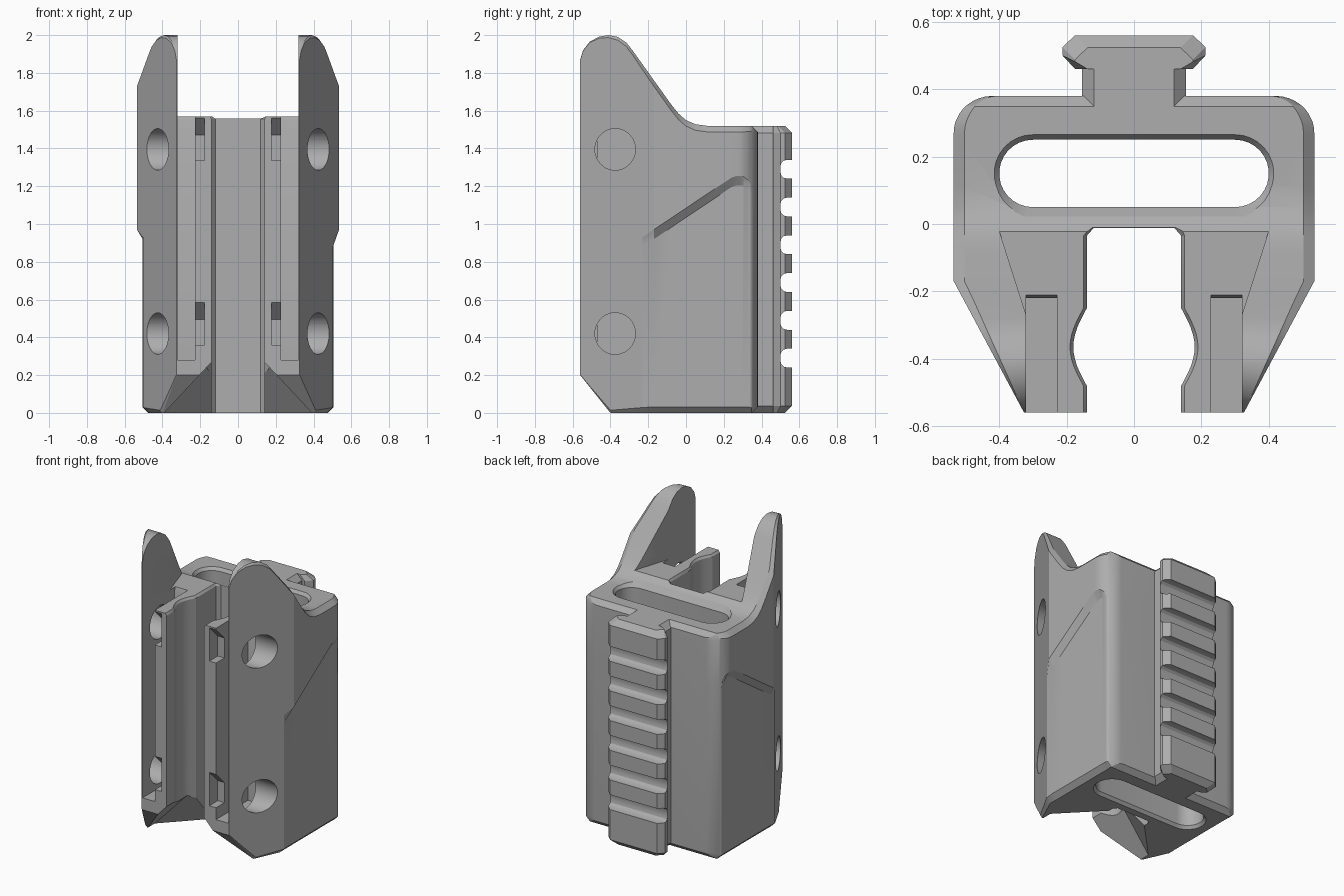
import bpy, bmesh, math

cube = bpy.data.objects.get("Cube")
if cube:
    bpy.data.objects.remove(cube, do_unlink=True)

grey = bpy.data.materials.new("neutral_grey")
grey.use_nodes = True
COLOUR = (0.42, 0.42, 0.42, 1)
grey.diffuse_color = COLOUR
grey.node_tree.nodes["Principled BSDF"].inputs["Base Color"].default_value = COLOUR


def finish(name, bm):
    bmesh.ops.recalc_face_normals(bm, faces=bm.faces)
    mesh = bpy.data.meshes.new(name)
    bm.to_mesh(mesh)
    bm.free()
    obj = bpy.data.objects.new(name, mesh)
    bpy.context.collection.objects.link(obj)
    mesh.materials.append(grey)
    return obj


def loft(name, rings):
    """Skin a list of equally sized 3D rings and cap both ends."""
    bm = bmesh.new()
    loops = [[bm.verts.new(p) for p in ring] for ring in rings]
    n = len(loops[0])
    for a, b in zip(loops, loops[1:]):
        for i in range(n):
            j = (i + 1) % n
            bm.faces.new((a[i], a[j], b[j], b[i]))
    bm.faces.new(loops[0])
    bm.faces.new(loops[-1])
    return finish(name, bm)


def prism_z(name, pts, z0, z1):
    return loft(name, [[(x, y, z) for x, y in pts] for z in (z0, z1)])


def prism_x(name, pts, x0, x1):
    return loft(name, [[(x, y, z) for y, z in pts] for x in (x0, x1)])


def mirrored(half):
    return half + [(-x, y) for x, y in reversed(half)]


def cut(obj, cutter):
    mod = obj.modifiers.new(cutter.name, "BOOLEAN")
    mod.operation = "DIFFERENCE"
    mod.solver = "EXACT"
    mod.object = cutter
    bpy.context.view_layer.objects.active = obj
    bpy.ops.object.modifier_apply(modifier=mod.name)
    bpy.data.objects.remove(cutter, do_unlink=True)


def lerp(table, v):
    for (a, fa), (b, fb) in zip(table, table[1:]):
        if v <= b:
            return fa + (fb - fa) * max(0, (v - a) / (b - a))
    return table[-1][1]


# Outline rules along the depth of the body
FRONT, BACK, TOP, CH = -0.56, 0.38, 1.52, 0.032
top_curve = [(-.56, 1.87), (-.545, 1.92), (-.51, 1.965), (-.46, 1.992), (-.41, 2.0),
             (-.36, 1.99), (-.315, 1.96), (-.28, 1.915), (-.08, 1.635), (-.04, 1.585),
             (.0, 1.55), (.05, 1.528), (.11, TOP), (BACK, TOP)]
step_curve = [(-.23, .88), (.24, 1.195), (.27, 1.205), (.30, 1.205), (.33, 1.18), (BACK, 1.1)]


def width(y):
    if y > 0.27:
        return 0.42 + 0.115 * math.sqrt(max(0, 1 - ((y - 0.27) / 0.11) ** 2))
    return lerp([(FRONT, .326), (-.17, .535), (BACK, .535)], y)


def section(y):
    w = width(y)
    low = min(w, 0.505)
    c = CH * min(1, max(.1, (w - .325) / .2))
    bottom = lerp([(FRONT, .2), (-.4, 0), (BACK, 0)], y)
    top = lerp(top_curve, y)
    inset = max(0, y - (BACK - CH))
    bottom, top = bottom + inset, top - inset
    s = lerp(step_curve, y)
    half = [(low - c, bottom), (low, bottom + c), (low, s), (w, s + .05),
            (w, top - c), (w - c, top)]
    return [(x, y, z) for x, z in mirrored(half)]


ys = {p[0] for p in top_curve + step_curve}
ys |= {-.4, -.17, BACK - CH}
ys |= {0.27 + 0.11 * math.sin(math.radians(a)) for a in range(0, 91, 10)}
ys = sorted({round(y, 4) for y in ys})
body = loft("grip_body", [section(y) for y in ys])

# Open space between the two tall side wings
cut(body, prism_z("wing_gap", mirrored([(.32, -.7), (.32, -.27), (.4, -.02)]), 1.57, 2.2))


# Central channel with a bulged throat and a flared rim
def channel(g):
    half = [(.14 + g, -.7), (.14 + g, -.48)]
    for i in range(1, 12):
        half.append((.14 + g + .04 * math.sin(math.pi * i / 12), -.48 + .23 * i / 12))
    return mirrored(half + [(.14 + g, -.25), (.14 + g, -.035), (.12 + g, -.012 + g)])


cut(body, loft("centre_channel", [[(x, y, z) for x, y in channel(g)]
                                  for z, g in ((-.1, 0), (1.555, 0), (1.6, .03))]))


# Rounded strap slot running the full height
def stadium(r):
    pts = []
    for side, start in ((1, -90), (-1, 90)):
        for a in range(0, 181, 12):
            t = math.radians(start + a)
            pts.append((side * .3 + r * math.cos(t), .15 + r * math.sin(t)))
    return pts


cut(body, loft("strap_slot", [[(x, y, z) for x, y in stadium(r)]
                              for z, r in ((-.02, .13), (.02, .1), (1.5, .1), (1.54, .13))]))

# Flared mouth at the foot of the channel
mouth = bmesh.new()
for sx in (1, -1):
    for p in ((.13, -.7, .28), (.13, -.3, .28), (.4, -.7, -.01), (.4, -.33, -.01), (.13, -.05, -.01)):
        mouth.verts.new((sx * p[0], p[1], p[2]))
bmesh.ops.convex_hull(mouth, input=mouth.verts)
cut(body, finish("mouth", mouth))

for sx in (1, -1):
    # Deep side channel beside each jaw
    pocket = [(-.7, .28), (-.22, .28), (-.22, 1.54), (-.2, 1.6), (-.7, 1.6)]
    cut(body, prism_x("side_channel", pocket, sx * .228, sx * .32))
    for z in (1.395, .42):
        # Cross-bolt hole through the wing
        hole = [(-.375 + .107 * math.cos(math.tau * i / 40),
                 z + .11 * math.sin(math.tau * i / 40)) for i in range(40)]
        cut(body, prism_x("bolt_hole", hole, sx * .25, sx * .7))
        # Notch in the jaw with a sloped roof
        notch = [(-.7, z - .06), (-.47, z - .06), (-.47, z + .075), (-.56, z + .165), (-.7, z + .165)]
        cut(body, prism_x("jaw_notch", notch, sx * .178, sx * .25))


# Accessory rail on the back
def rail_profile(c):
    return mirrored([(.155 - c, .335), (.155 - c, .46), (.175 - c, .46),
                     (.212 - c, .5 - c / 2), (.212 - c, .525 - c), (.175 - c, .56 - c)])


rail = loft("back_rail", [[(x, y, z) for x, y in rail_profile(c)]
                          for z, c in ((0, .037), (.037, 0), (TOP - .037, 0), (TOP, .037))])
for i in range(6):
    z = .29 + .19 * i + .01 * i
    groove = [(.7, z - .05), (.7, z + .05)]
    for sign, angles in ((1, (90, 120, 150, 180)), (-1, (180, 210, 240, 270))):
        for a in angles:
            t = math.radians(a)
            groove.append((.535 + .035 * math.cos(t), z + sign * .015 + .035 * math.sin(t)))
    cut(rail, prism_x("groove", groove, -.4, .4))

# Smooth the curved walls, keep the machined edges crisp
for obj in (body, rail):
    bpy.ops.object.select_all(action="DESELECT")
    obj.select_set(True)
    bpy.context.view_layer.objects.active = obj
    bpy.ops.object.shade_smooth_by_angle(angle=math.radians(25))
